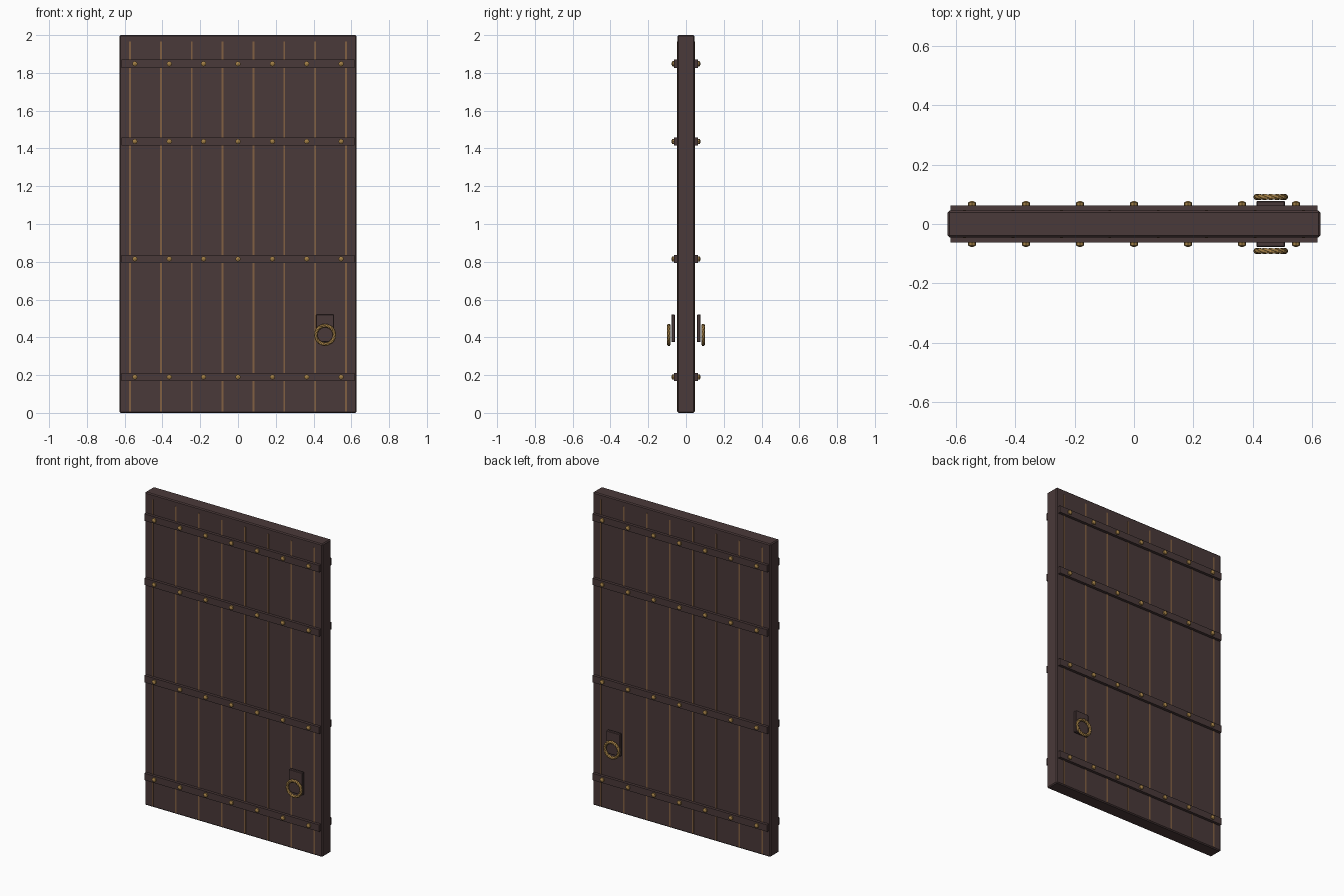
import bpy
import bmesh
import math
from mathutils import Matrix, Vector

cube = bpy.data.objects.get("Cube")
if cube:
    bpy.data.objects.remove(cube, do_unlink=True)


def make_material(name, rgb):
    mat = bpy.data.materials.new(name)
    mat.use_nodes = True
    colour = (*rgb, 1)
    mat.diffuse_color = colour
    mat.node_tree.nodes["Principled BSDF"].inputs["Base Color"].default_value = colour
    return mat


WOOD = make_material("dark_wood", (0.068, 0.041, 0.041))
SEAM = make_material("tan_seam", (0.22, 0.115, 0.055))
BRASS = make_material("aged_brass", (0.36, 0.21, 0.06))


def finish(name, bm, mat):
    mesh = bpy.data.meshes.new(name)
    bmesh.ops.recalc_face_normals(bm, faces=bm.faces)
    bm.to_mesh(mesh)
    bm.free()
    mesh.materials.append(mat)
    obj = bpy.data.objects.new(name, mesh)
    bpy.context.collection.objects.link(obj)
    return obj


def box(name, low, high, mat, bevel=0):
    low, high = Vector(low), Vector(high)
    bm = bmesh.new()
    place = Matrix.Translation((low + high) / 2) @ Matrix.Diagonal((*(high - low), 1))
    bmesh.ops.create_cube(bm, size=1, matrix=place)
    obj = finish(name, bm, mat)
    if bevel:
        mod = obj.modifiers.new("soft_edges", "BEVEL")
        mod.width, mod.segments = bevel, 1
    return obj


def sided_box(name, side, x, y, z, mat, bevel=0):
    """Box given by x, depth and z ranges on the front (-1) or back (1)."""
    ys = sorted(side * d for d in y)
    return box(name, (x[0], ys[0], z[0]), (x[1], ys[1], z[1]), mat, bevel)


def rivet(name, x, z, side):
    """Eight-sided stud with a shallow pointed crown."""
    bm = bmesh.new()
    turn = Matrix.Rotation(-side * math.pi / 2, 4, "X")
    for r1, r2, start, end in ((0.014, 0.014, 0.06, 0.072), (0.014, 0.004, 0.072, 0.077)):
        place = Matrix.Translation((x, side * (start + end) / 2, z)) @ turn
        bmesh.ops.create_cone(bm, cap_ends=True, segments=8, radius1=r1,
                              radius2=r2, depth=end - start, matrix=place)
    return finish(name, bm, BRASS)


def ring(name, centre, radius, tube, around=28, sides=6):
    """Twisted pull ring: each section turns a little further than the last."""
    bm = bmesh.new()
    loops = []
    for i in range(around):
        a = math.tau * i / around
        loop = []
        for j in range(sides):
            b = math.tau * (j + i / 2) / sides
            r = radius + tube * math.cos(b)
            offset = Vector((r * math.cos(a), tube * math.sin(b), r * math.sin(a)))
            loop.append(bm.verts.new(Vector(centre) + offset))
        loops.append(loop)
    # the twist adds up to a whole number of sides, so close with a shift
    shift = (around // 2) % sides
    for i in range(around):
        step = shift if i == around - 1 else 0
        nxt = loops[(i + 1) % around]
        for j in range(sides):
            k = (j + 1) % sides
            bm.faces.new((loops[i][j], loops[i][k],
                          nxt[(k + step) % sides], nxt[(j + step) % sides]))
    return finish(name, bm, BRASS)


# Door slab
box("door_slab", (-0.628, -0.045, 0), (0.628, 0.045, 2), WOOD, 0.006)

for side, label in ((-1, "front"), (1, "back")):
    # Seams between the planks
    for i in range(8):
        x = (i - 3.5) * 0.1634
        sided_box(f"{label}_plank_seam_{i + 1}", side, (x - 0.005, x + 0.005),
                  (0.04, 0.047), (0.008, 1.967), SEAM)

    # Cross bands with rivets
    for row, z in enumerate((0.19, 0.815, 1.437, 1.848), 1):
        sided_box(f"{label}_cross_band_{row}", side, (-0.618, 0.618),
                  (0.04, 0.063), (z - 0.022, z + 0.022), WOOD)
        for i in range(7):
            rivet(f"{label}_rivet_{row}_{i + 1}", (i - 3) * 0.182, z, side)

    # Handle plate and pull ring
    sided_box(f"{label}_handle_plate", side, (0.413, 0.509), (0.058, 0.078),
              (0.375, 0.52), WOOD, 0.003)
    ring(f"{label}_pull_ring", (0.461, side * 0.091, 0.413), 0.049, 0.01)
